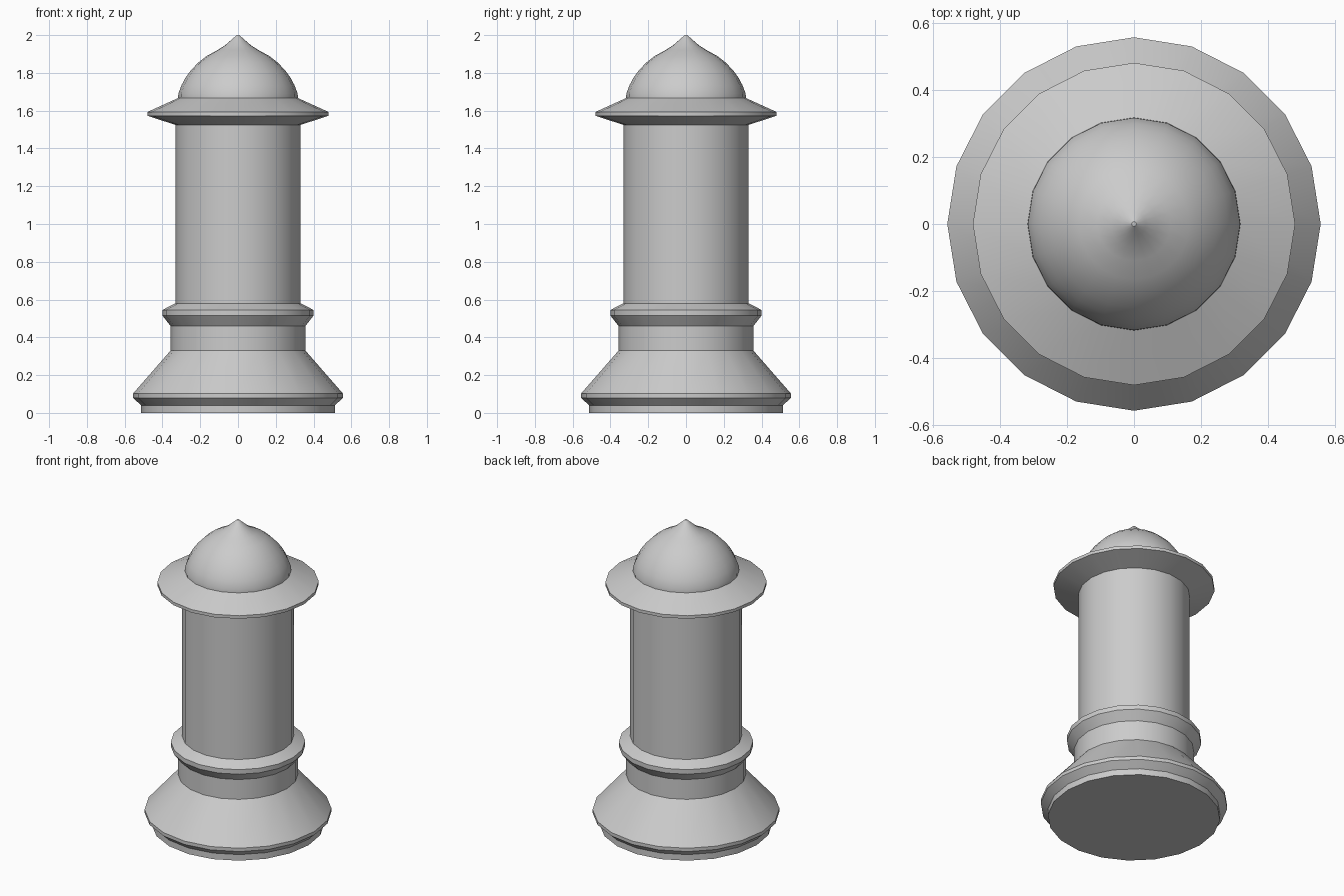
import bpy, bmesh, math

SIDES = 20

cube = bpy.data.objects.get("Cube")
if cube:
    bpy.data.objects.remove(cube, do_unlink=True)

grey = bpy.data.materials.new("stone_grey")
grey.use_nodes = True
grey.diffuse_color = (0.6, 0.6, 0.6, 1)
grey.node_tree.nodes["Principled BSDF"].inputs["Base Color"].default_value = (0.6, 0.6, 0.6, 1)


def lathe(name, profile, cap_bottom=False, cap_top=False):
    """Turn a (radius, height) profile, listed bottom to top, around z."""
    bm = bmesh.new()
    rings = []
    for r, z in profile:
        angles = [math.tau * i / SIDES for i in range(SIDES)]
        rings.append([bm.verts.new((r * math.cos(a), r * math.sin(a), z)) for a in angles])
    for low, high in zip(rings, rings[1:]):
        for i in range(SIDES):
            j = (i + 1) % SIDES
            bm.faces.new((low[i], low[j], high[j], high[i]))
    if cap_bottom:
        bm.faces.new(rings[0][::-1])
    if cap_top:
        bm.faces.new(rings[-1])
    mesh = bpy.data.meshes.new(name)
    bm.to_mesh(mesh)
    bm.free()
    mesh.materials.append(grey)
    obj = bpy.data.objects.new(name, mesh)
    bpy.context.collection.objects.link(obj)
    bpy.ops.object.select_all(action="DESELECT")
    obj.select_set(True)
    bpy.context.view_layer.objects.active = obj
    bpy.ops.object.shade_smooth_by_angle(angle=math.radians(30))
    return obj


# Foot, flared base and neck
lathe("base", [(0.513, 0), (0.513, 0.04), (0.556, 0.08), (0.556, 0.102),
               (0.357, 0.33), (0.357, 0.46)], cap_bottom=True)
# Ring between neck and shaft
lathe("collar", [(0.357, 0.46), (0.4, 0.515), (0.4, 0.545), (0.332, 0.58)])
# Straight column
lathe("shaft", [(0.332, 0.58), (0.332, 1.525)])
# Wide brim
lathe("brim", [(0.332, 1.525), (0.48, 1.573), (0.48, 1.593), (0.317, 1.667)])
# Dome drawn up to a small point
lathe("dome", [(0.317, 1.667), (0.316, 1.69), (0.3, 1.733), (0.281, 1.77), (0.25, 1.813),
               (0.21, 1.855), (0.165, 1.89), (0.11, 1.92), (0.07, 1.945),
               (0.035, 1.975), (0.007, 2)], cap_top=True)
